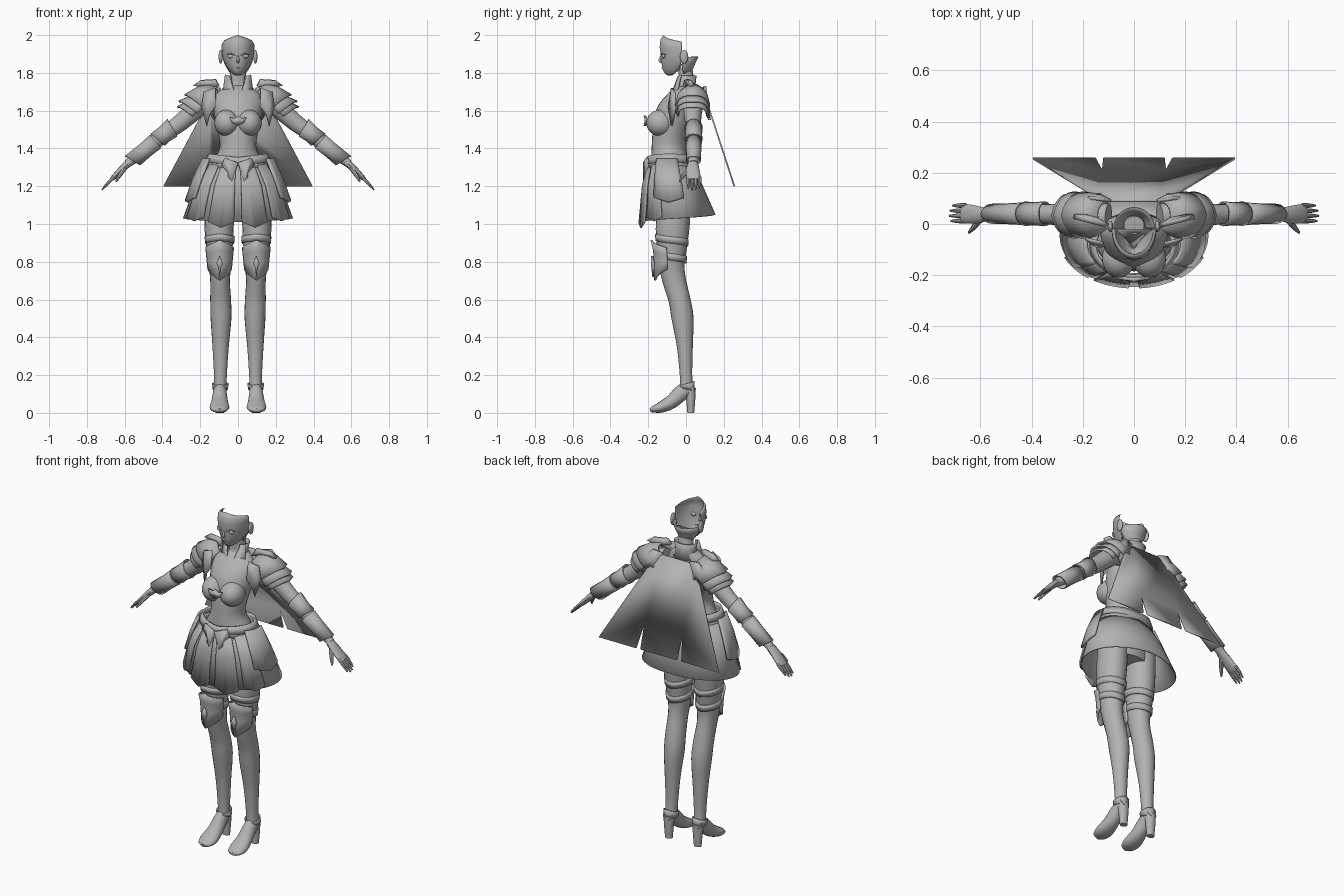
import bpy, bmesh, math
from mathutils import Vector, Matrix

grey = bpy.data.materials.new("plain_grey")
grey.diffuse_color = (0.45, 0.45, 0.45, 1)


def finish(name, bm, mirror=False, thick=0):
    bmesh.ops.remove_doubles(bm, verts=bm.verts, dist=1e-5)
    bmesh.ops.recalc_face_normals(bm, faces=bm.faces)
    me = bpy.data.meshes.new(name)
    bm.to_mesh(me)
    bm.free()
    me.materials.append(grey)
    ob = bpy.data.objects.new(name, me)
    bpy.context.collection.objects.link(ob)
    if thick:
        m = ob.modifiers.new("thickness", 'SOLIDIFY')
        m.thickness, m.offset = thick, 0
    if mirror:
        m = ob.modifiers.new("mirror", 'MIRROR')
        m.use_clip = m.use_mirror_merge = False
    return ob


def grid(bm, rows, closed):
    vs = [[bm.verts.new(p) for p in r] for r in rows]
    n = len(rows[0])
    for a, b in zip(vs, vs[1:]):
        for i in range(n if closed else n - 1):
            j = (i + 1) % n
            bm.faces.new((a[i], a[j], b[j], b[i]))
    return vs


def tube(name, pts, side=(1, 0, 0), n=20, sub=4, mirror=False):
    """Smooth limb: points are x, y, z, radius along side, radius across."""
    P = [Vector(p) for p in pts]
    Q = []
    for i in range(len(P) - 1):
        a, b, c, d = P[max(i - 1, 0)], P[i], P[i + 1], P[min(i + 2, len(P) - 1)]
        for k in range(sub):
            t = k / sub
            Q.append(0.5 * (2 * b + (c - a) * t + (2 * a - 5 * b + 4 * c - d) * t ** 2
                            + (3 * b - a - 3 * c + d) * t ** 3))
    Q.append(P[-1])
    rows = []
    for i, q in enumerate(Q):
        t = (Q[min(i + 1, len(Q) - 1)] - Q[max(i - 1, 0)]).to_3d().normalized()
        s = Vector(side)
        s = (s - t * s.dot(t)).normalized()
        u = t.cross(s)
        row = []
        for k in range(n):
            a = 2 * math.pi * k / n
            p = q.to_3d() + s * q[3] * math.cos(a) + u * q[4] * math.sin(a)
            p.z = max(p.z, 0)
            row.append(p)
        rows.append(row)
    bm = bmesh.new()
    vs = grid(bm, rows, True)
    bm.faces.new(vs[0])
    bm.faces.new(vs[-1])
    return finish(name, bm, mirror)


def shell(name, rings, a0, a1, n=20, thick=0.006, mirror=False, mat=Matrix()):
    """Curved plate: rings are z, centre y, x radius, y radius, middle point shift."""
    rows = []
    for z, cy, rx, ry, tip in rings:
        row = []
        for k in range(n + 1):
            a = math.radians(a0 + (a1 - a0) * k / n)
            u = abs(2 * k / n - 1)
            row.append(mat @ Vector((rx * math.sin(a), cy - ry * math.cos(a), z + tip * (1 - u))))
        rows.append(row)
    bm = bmesh.new()
    grid(bm, rows, False)
    return finish(name, bm, mirror, thick)


def plate(name, pts, thick=0.01, mirror=False):
    bm = bmesh.new()
    bm.faces.new([bm.verts.new(p) for p in pts])
    return finish(name, bm, mirror, thick)


def ball(name, loc, size, mirror=False):
    bm = bmesh.new()
    bmesh.ops.create_uvsphere(bm, u_segments=20, v_segments=12, radius=1,
                              matrix=Matrix.Translation(loc) @ Matrix.Diagonal((*size, 1)))
    return finish(name, bm, mirror)


# Body
tube("torso", [(0, -.06, 1.08, .13, .085), (0, -.07, 1.22, .15, .1), (0, -.085, 1.32, .135, .1),
               (0, -.092, 1.40, .098, .09), (0, -.085, 1.48, .105, .092), (0, -.06, 1.58, .125, .1),
               (0, -.025, 1.66, .13, .075), (0, 0, 1.71, .09, .05), (0, .005, 1.745, .05, .042),
               (0, -.005, 1.83, .04, .036)], n=28)
ball("bust", (.06, -.135, 1.535), (.066, .075, .07), True)
tube("leg", [(.095, -.06, 1.16, .08, .085), (.1, -.07, 1.0, .078, .09), (.098, -.075, .88, .07, .08),
             (.095, -.075, .78, .06, .068), (.095, -.062, .70, .052, .062), (.092, -.035, .6, .055, .058),
             (.09, -.018, .5, .055, .058), (.092, -.006, .35, .043, .042), (.093, 0, .2, .034, .033),
             (.094, .004, .12, .033, .036)], mirror=True)
tube("arm", [(.10, .03, 1.67, .05, .05), (.18, .035, 1.64, .055, .052), (.3, .037, 1.54, .042, .046),
             (.39, .04, 1.475, .038, .04), (.46, .04, 1.42, .038, .04), (.585, .038, 1.32, .024, .022)],
     side=(0, 1, 0), mirror=True)

# Hands
tube("palm", [(.57, .038, 1.33, .024, .02), (.61, .036, 1.295, .034, .018), (.655, .04, 1.25, .038, .014),
              (.672, .042, 1.235, .034, .009)], side=(0, 1, 0), n=12, mirror=True)
for i, reach in enumerate((.9, 1, .95, .8)):
    y = .012 + .02 * i
    tube("finger", [(.655, y, 1.25, .009, .009), (.655 + .035 * reach, y, 1.25 - .035 * reach, .009, .008),
                    (.655 + .066 * reach, y, 1.25 - .07 * reach, .004, .004)],
         side=(0, 1, 0), n=8, sub=2, mirror=True)
tube("thumb", [(.6, .02, 1.295, .013, .012), (.625, -.012, 1.26, .011, .011), (.645, -.034, 1.225, .005, .005)],
     side=(0, 1, 0), n=8, sub=2, mirror=True)

# Shoes
tube("foot", [(.095, .035, .14, .03, .035), (.096, -.02, .11, .036, .042), (.097, -.075, .06, .044, .037),
              (.098, -.13, .031, .052, .03), (.098, -.175, .018, .04, .017), (.098, -.19, .014, .014, .01)],
     mirror=True)
tube("shoe_heel", [(.095, .022, .13, .032, .03), (.095, .025, .07, .028, .024), (.095, .025, 0, .022, .018)],
     mirror=True)
shell("ankle_cuff", [(.11, .0, .037, .038, .03), (.17, .0, .042, .04, -.03)], -180, 180,
      mirror=True, mat=Matrix.Translation((.094, .003, 0)))

# Head: open face mask, nape bowl and features
shell("face", [(1.787, -.075, .012, .02, 0), (1.797, -.06, .03, .05, 0), (1.815, -.045, .046, .076, 0),
               (1.84, -.03, .064, .096, 0), (1.87, -.02, .077, .112, 0), (1.90, -.02, .083, .113, 0),
               (1.935, -.02, .086, .118, 0), (1.955, -.02, .084, .114, .02), (1.963, -.02, .075, .098, .036)],
      -90, 90, 28, .003)
shell("nape", [(1.79, -.01, .036, .035, 0), (1.82, -.02, .055, .055, 0), (1.85, -.02, .072, .068, 0),
               (1.885, -.02, .08, .085, 0)], 90, 270, 16, .003)
plate("jaw_base", [(.07, -.02, 1.85), (.045, -.04, 1.81), (0, -.09, 1.79), (-.045, -.04, 1.81), (-.07, -.02, 1.85)], .002)
ball("ear", (.092, -.01, 1.885), (.011, .022, .036), True)
ball("eye", (.036, -.118, 1.888), (.02, .009, .011), True)
tube("eyelid", [(.014, -.133, 1.892, .002, .003), (.035, -.13, 1.902, .003, .004), (.06, -.108, 1.896, .002, .003)],
     side=(0, 0, 1), n=8, mirror=True)
tube("nose", [(0, -.13, 1.89, .005, .005), (0, -.138, 1.865, .007, .008), (0, -.126, 1.855, .006, .004)], n=10)
tube("lips", [(-.02, -.112, 1.827, .003, .002), (0, -.126, 1.826, .004, .004), (.02, -.112, 1.827, .003, .002)],
     side=(0, 0, 1), n=8)

# Collar
shell("collar", [(1.69, -.005, .075, .06, 0), (1.74, .0, .054, .048, 0), (1.785, .003, .066, .05, 0)], 35, 325)
plate("collar_flap", [(.045, -.04, 1.785), (.068, -.025, 1.79), (.08, -.045, 1.70), (.03, -.085, 1.64), (.012, -.08, 1.68)],
      .006, True)
ball("collar_gem", (0, -.085, 1.685), (.014, .01, .014))

# Shoulder armour, wrapped round the arm axis
d, up = Vector((.77, 0, -.64)), Vector((.64, 0, .77))
cols = ((0, -1, 0), -up, d)
M = Matrix.Translation((.14, .035, 1.675)) @ Matrix([[c[r] for c in cols] for r in range(3)]).to_4x4()
for i, rings in enumerate([
        [(-.04, 0, .05, .05, 0), (.02, 0, .08, .082, 0), (.07, 0, .088, .096, .035)],
        [(.02, 0, .07, .06, 0), (.08, 0, .08, .075, .02), (.115, 0, .088, .09, .035)],
        [(.05, 0, .065, .05, 0), (.11, 0, .075, .062, .015), (.145, 0, .08, .072, .03)]]):
    shell("shoulder_plate_%d" % (i + 1), rings, -105, 105, 12, .01, True, M)
plate("shoulder_crest", [(.10, -.01, 1.73), (.12, .0, 1.765), (.20, .02, 1.76), (.235, .03, 1.735), (.17, .03, 1.72)], .02, True)
plate("front_guard", [(.12, -.075, 1.72), (.18, -.06, 1.70), (.19, -.055, 1.62), (.165, -.075, 1.52),
                      (.15, -.085, 1.58), (.12, -.09, 1.62)], .012, True)
plate("back_guard", [(.09, .09, 1.72), (.15, .10, 1.73), (.21, .10, 1.67), (.20, .12, 1.56), (.165, .115, 1.61),
                     (.125, .125, 1.55), (.13, .11, 1.65)], .014, True)

# Bracers
B = Matrix.Translation((.39, .04, 1.475)) @ Matrix([[c[r] for c in cols] for r in range(3)]).to_4x4()
shell("elbow_guard", [(-.045, 0, .046, .05, -.02), (0, 0, .042, .043, 0), (.035, 0, .045, .046, .02)],
      -180, 180, 16, .006, True, B)
shell("forearm_guard", [(.06, 0, .041, .043, 0), (.13, 0, .038, .04, 0), (.2, 0, .036, .042, .035)],
      -180, 180, 16, .006, True, B)

# Cape with two slits in the hem
def cape_point(x, z):
    return (x, .09 + (1.71 - z) * .325, z)


right = [(.12, 1.2), (.125, 1.34), (.15, 1.2), (.395, 1.2), (.15, 1.66), (.09, 1.71)]
plate("cape", [cape_point(x, z) for x, z in right] + [cape_point(-x, z) for x, z in reversed(right)], .008)

# Skirt, overlapping panels and hip plates
shell("skirt", [(1.33, -.085, .15, .11, 0), (1.22, -.07, .222, .148, -.01), (1.05, -.045, .288, .198, -.04)],
      -180, 180, 48, .006)
shell("front_panel", [(1.32, -.085, .16, .12, 0), (1.2, -.07, .235, .16, 0), (1.01, -.045, .295, .203, -.03)],
      4, 32, 8, .008, True)
shell("side_panel", [(1.32, -.085, .16, .12, 0), (1.2, -.07, .24, .163, 0), (1.035, -.045, .295, .205, -.02)],
      38, 66, 8, .008, True)
shell("hip_plate", [(1.345, -.08, .185, .13, 0), (1.24, -.07, .235, .165, 0), (1.14, -.06, .275, .19, -.025)],
      55, 105, 8, .012, True)
for i, tilt in enumerate((.12, -.12)):
    T = Matrix.Translation((0, -.085, 1.33)) @ Matrix.Rotation(tilt, 4, 'Y')
    shell("belt_%d" % (i + 1), [(-.022, 0, .168, .125, 0), (.022, 0, .155, .118, 0)], -180, 180, 32, .012, mat=T)
plate("belt_bow", [(0, -.222, 1.325), (.07, -.205, 1.35), (.085, -.2, 1.31), (.05, -.212, 1.27), (.055, -.215, 1.17),
                   (.03, -.22, 1.23)], .014, True)

# Chest brooch
plate("brooch", [(0, -.218, 1.575), (.018, -.214, 1.56), (.045, -.212, 1.565), (.03, -.214, 1.535), (0, -.218, 1.52),
                 (-.03, -.214, 1.535), (-.045, -.212, 1.565), (-.018, -.214, 1.56)], .014)

# Thigh bands and knee armour
L = Matrix.Translation((.097, -.075, 0))
for z, r in ((.90, .073), (.81, .065)):
    shell("thigh_band", [(z - .018, 0, r, r * 1.13, .03), (z + .018, 0, r + .003, r * 1.13 + .003, .03)],
          -180, 180, 24, .008, True, L)
shell("knee_plate", [(.76, 0, .062, .088, -.06), (.80, 0, .066, .09, -.01), (.84, 0, .07, .094, .02),
                     (.875, 0, .074, .108, .04)], -75, 75, 14, .01, True, L)
plate("knee_ornament", [(.097, -.178, .83), (.115, -.178, .79), (.104, -.178, .77), (.097, -.172, .72),
                        (.09, -.178, .77), (.079, -.178, .79)], .012, True)

# Smooth shading with crisp edges
for ob in bpy.context.scene.objects:
    ob.select_set(True)
    bpy.context.view_layer.objects.active = ob
bpy.ops.object.shade_smooth_by_angle(angle=math.radians(40))
